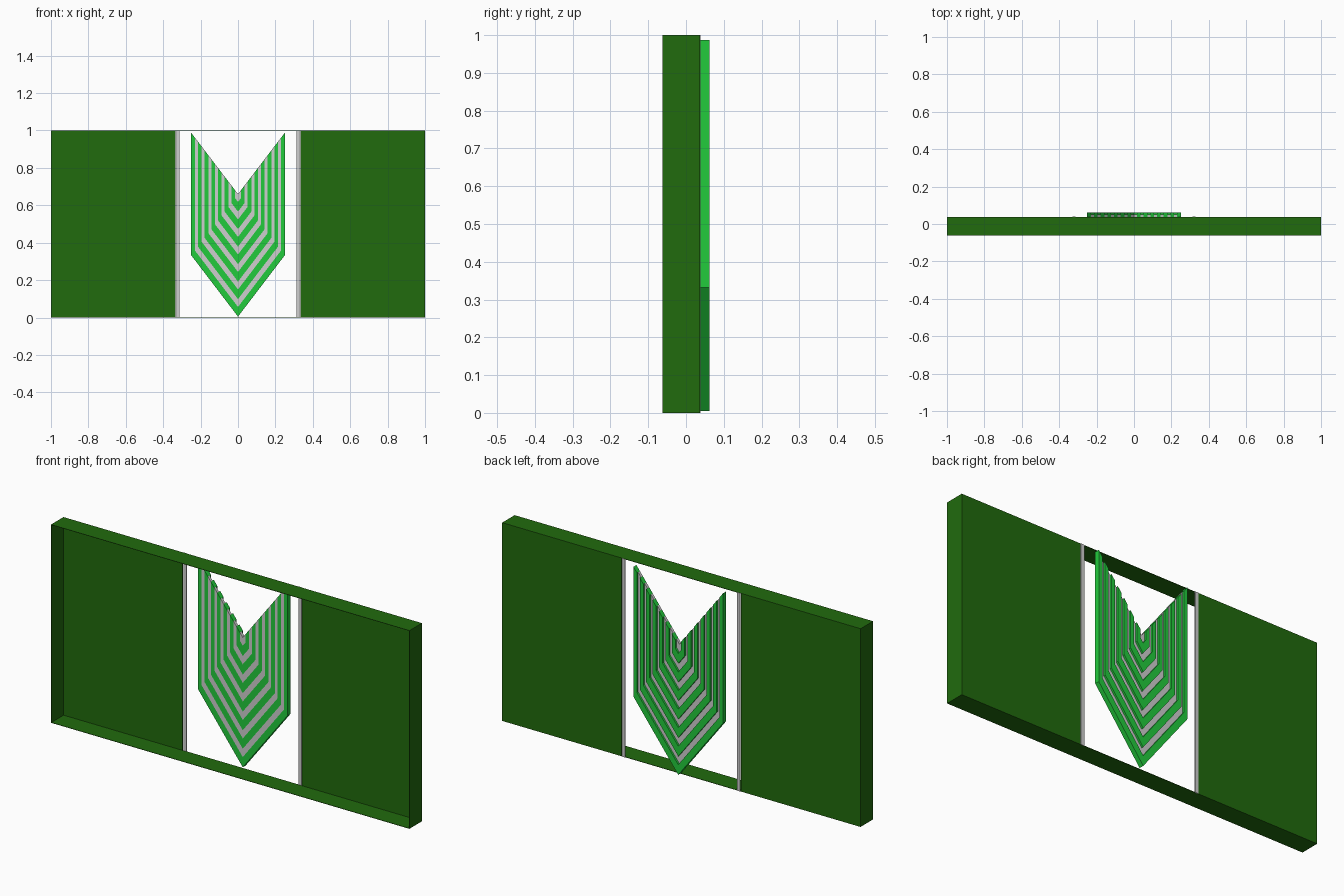
import bpy, bmesh

cube = bpy.data.objects.get("Cube")
if cube:
    bpy.data.objects.remove(cube, do_unlink=True)


def material(name, rgb):
    m = bpy.data.materials.new(name)
    m.use_nodes = True
    m.diffuse_color = (*rgb, 1)
    m.node_tree.nodes["Principled BSDF"].inputs["Base Color"].default_value = (*rgb, 1)
    return m


DARK = material("dark green", (0.015, 0.145, 0.004))
LEAF = material("leaf green", (0.016, 0.6, 0.045))
PALE = material("pale grey", (0.62, 0.62, 0.62))


def finish(name, bm, mat):
    bmesh.ops.recalc_face_normals(bm, faces=bm.faces)
    mesh = bpy.data.meshes.new(name)
    bm.to_mesh(mesh)
    bm.free()
    mesh.materials.append(mat)
    ob = bpy.data.objects.new(name, mesh)
    bpy.context.collection.objects.link(ob)
    return ob


def box(name, x, y, z, mat):
    bm = bmesh.new()
    bmesh.ops.create_cube(bm, size=1)
    for v in bm.verts:
        v.co = [r[0] if c < 0 else r[1] for c, r in zip(v.co, (x, y, z))]
    return finish(name, bm, mat)


def prism(name, outline, y0, y1, mat):
    """Extrude an (x, z) outline from y0 to y1."""
    bm = bmesh.new()
    face = bm.faces.new([bm.verts.new((x, y0, z)) for x, z in outline])
    out = bmesh.ops.extrude_face_region(bm, geom=[face])
    for v in out["geom"]:
        if isinstance(v, bmesh.types.BMVert):
            v.co.y = y1
    return finish(name, bm, mat)


FRONT, BACK, T = -0.062, 0.037, 0.002

# Shallow tray rim, open at the front
box("top_rim", (-1, 1), (FRONT, BACK), (1 - T, 1), DARK)
box("bottom_rim", (-1, 1), (FRONT, BACK), (0, T), DARK)
for side, s in (("left", 1), ("right", -1)):
    def span(a, b):
        return tuple(sorted((s * a, s * b)))
    box(side + "_rim", span(1 - T, 1), (FRONT, BACK), (T, 1 - T), DARK)
    # Back panels either side of the open middle
    box(side + "_panel", span(0.333, 1 - T), (BACK - T, BACK), (T, 1 - T), DARK)
    # Narrow pale upright beside each panel
    box(side + "_upright", span(0.312, 0.33), (BACK - T, BACK + T), (0, 1), PALE)

# Nested chevron bands, each shrunk towards the notch
NOTCH, HALF, SLOPE, BANDS = 0.66, 0.25, 1.31, 7


def chevron_band(name, w, v, back, mat):
    """Band between half widths w (outer) and v (inner)."""
    top = NOTCH + SLOPE * w
    inner_top = NOTCH + SLOPE * v
    low, inner_low = NOTCH - SLOPE * w, NOTCH - SLOPE * v
    tip, inner_tip = NOTCH - 2 * SLOPE * w, NOTCH - 2 * SLOPE * v
    outline = [(-w, top), (-w, low), (0, tip), (w, low), (w, top)]
    if v > 0:
        outline += [(v, inner_top), (v, inner_low), (0, inner_tip),
                    (-v, inner_low), (-v, inner_top)]
    else:
        outline.append((0, NOTCH))
    prism(name, outline, BACK + T / 2, back, mat)


step = HALF / BANDS
for i in range(BANDS):
    outer = HALF - i * step
    middle = outer - step * 0.55
    inner = HALF - (i + 1) * step if i < BANDS - 1 else 0
    chevron_band(f"green_chevron_{i + 1}", outer, middle, 0.062, LEAF)
    chevron_band(f"pale_chevron_{i + 1}", middle, inner, 0.052, PALE)
